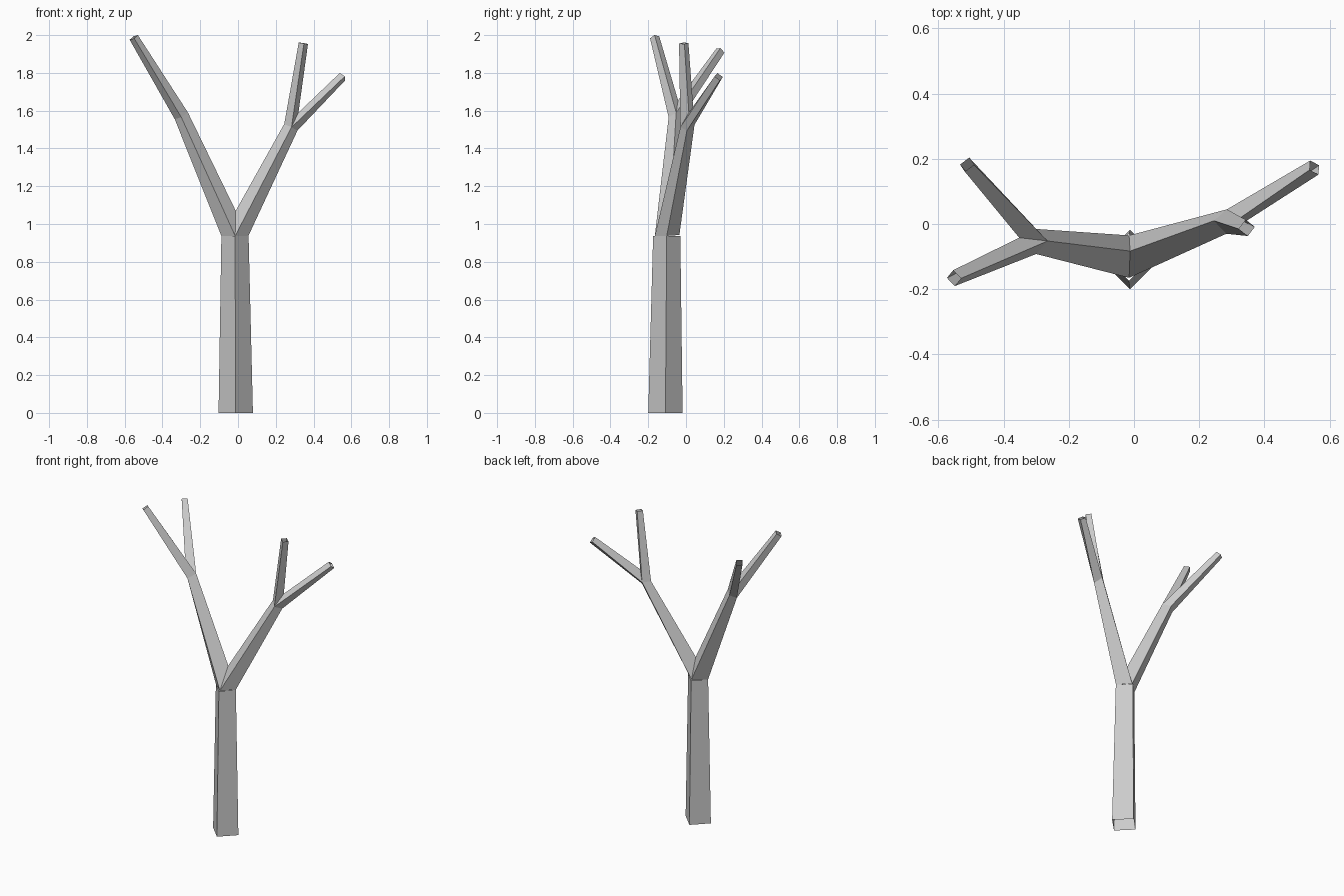
import bpy
from mathutils import Vector as V

if "Cube" in bpy.data.objects:
    bpy.data.objects.remove(bpy.data.objects["Cube"])

bark = bpy.data.materials.new("grey bark")
bark.diffuse_color = (0.6, 0.6, 0.6, 1)
bark.use_nodes = True
bark.node_tree.nodes["Principled BSDF"].inputs["Base Color"].default_value = bark.diffuse_color


def tube(name, a, b):
    """Open four-sided tube between two matching rings, wound outwards."""
    ca, cb = sum(a, V()) / 4, sum(b, V()) / 4
    n = (a[1] - a[0]).cross(b[0] - a[0])
    if n.dot((a[0] + a[1]) / 2 - ca) < 0:
        a, b = a[::-1], b[::-1]
    faces = [(i, (i + 1) % 4, (i + 1) % 4 + 4, i + 4) for i in range(4)]
    me = bpy.data.meshes.new(name)
    me.from_pydata([tuple(p) for p in a + b], [], faces)
    me.materials.append(bark)
    ob = bpy.data.objects.new(name, me)
    bpy.context.collection.objects.link(ob)
    return ob


def diamond(x, y, z, r):
    return [V((x - r, y, z)), V((x, y - r, z)), V((x + r, y, z)), V((x, y + r, z))]


def twig(name, ring, tip, r=0.025):
    """Tapering twig from a fork ring to a square end across its direction."""
    tip = V(tip)
    d = (tip - sum(ring, V()) / 4).normalized()
    u = ring[0] - ring[2]
    u = (u - d * u.dot(d)).normalized() * r
    v = d.cross(u)
    if v.dot(ring[1] - ring[3]) < 0:
        v = -v
    tube(name, ring, [tip + u, tip + v, tip - u, tip - v])


# Trunk
tube("trunk", diamond(-0.012, -0.109, 0, 0.091), diamond(-0.016, -0.102, 0.937, 0.072))

# Trunk fork points
left, right = V((-0.088, -0.102, 0.937)), V((0.055, -0.102, 0.937))
front, back = V((-0.015, -0.165, 0.937)), V((-0.015, -0.035, 0.942))
crotch = V((-0.012, -0.083, 1.07))

# Main branch rings: outer, front, inner, back
lf = [V((-0.335, -0.045, 1.555)), V((-0.30, -0.092, 1.565)),
      V((-0.265, -0.052, 1.59)), V((-0.303, -0.015, 1.575))]
rf = [V((0.315, 0.005, 1.495)), V((0.283, -0.03, 1.512)),
      V((0.245, 0.01, 1.53)), V((0.285, 0.045, 1.525))]
tube("left_branch", [left, front, crotch, back], lf)
tube("right_branch", [right, front, crotch, back], rf)

# Twigs
lc, rc = V((-0.352, -0.042, 1.655)), V((0.32, 0.015, 1.59))
o, f, i, b = lf
twig("left_front_twig", [f, i, lc, o], (-0.552, -0.166, 1.988))
twig("left_back_twig", [b, i, lc, o], (-0.512, 0.182, 1.918))
o, f, i, b = rf
twig("right_inner_twig", [i, f, rc, b], (0.346, -0.012, 1.957))
twig("right_outer_twig", [o, f, rc, b], (0.553, 0.173, 1.78))
